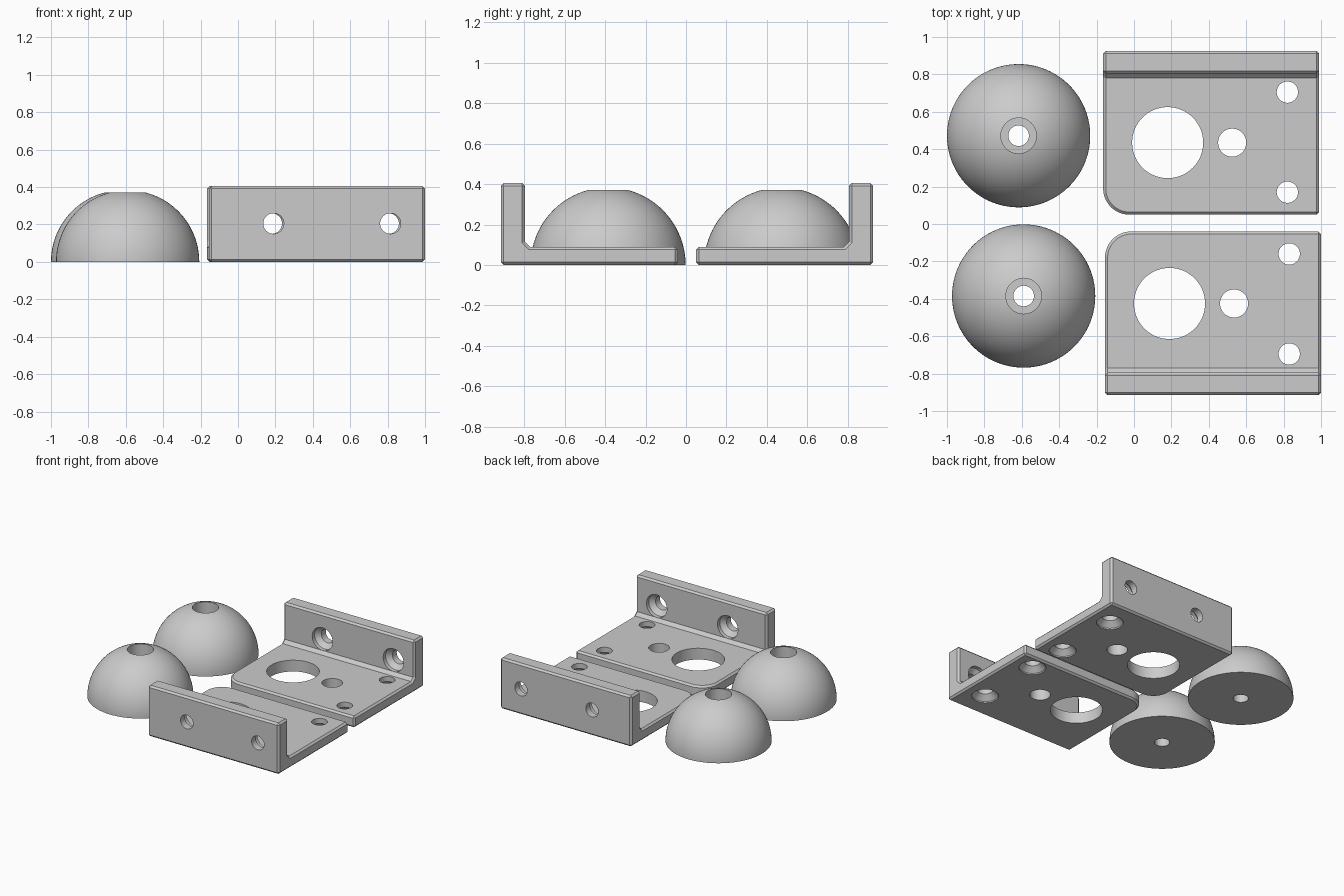
import bpy, bmesh, math
from mathutils import Matrix, Vector

if "Cube" in bpy.data.objects:
    bpy.data.objects.remove(bpy.data.objects["Cube"])

grey = bpy.data.materials.new("plain grey")
grey.diffuse_color = (0.6, 0.6, 0.6, 1)
grey.use_nodes = True
grey.node_tree.nodes["Principled BSDF"].inputs["Base Color"].default_value = grey.diffuse_color


def finish(bm, name):
    bmesh.ops.recalc_face_normals(bm, faces=bm.faces)
    me = bpy.data.meshes.new(name)
    bm.to_mesh(me)
    bm.free()
    ob = bpy.data.objects.new(name, me)
    bpy.context.collection.objects.link(ob)
    me.materials.append(grey)
    return ob


def smooth(ob):
    bpy.ops.object.select_all(action='DESELECT')
    ob.select_set(True)
    bpy.context.view_layer.objects.active = ob
    bpy.ops.object.shade_smooth_by_angle(angle=math.radians(25))


def lathe(bm, profile, matrix, closed=False, n=64):
    """Revolve (radius, height) points around the local z axis."""
    rings = []
    for r, z in profile:
        rings.append([bm.verts.new(matrix @ Vector((r * math.cos(2 * math.pi * i / n),
                                                   r * math.sin(2 * math.pi * i / n), z)))
                      for i in range(n)])
    pairs = list(zip(rings, rings[1:]))
    if closed:
        pairs.append((rings[-1], rings[0]))
    else:
        bm.faces.new(rings[0][::-1])
        bm.faces.new(rings[-1])
    for a, b in pairs:
        for i in range(n):
            j = (i + 1) % n
            bm.faces.new((a[i], a[j], b[j], b[i]))


# Hemispherical feet with a deep screw recess
def dome(name, x, y, radius=0.383, recess=0.095, hole=0.055, floor=0.1):
    bm = bmesh.new()
    end = math.acos(recess / radius)
    prof = [(radius * math.cos(end * k / 28), radius * math.sin(end * k / 28)) for k in range(29)]
    prof += [(recess, floor), (hole, floor), (hole, 0)]
    lathe(bm, prof, Matrix.Translation((x, y, 0)), closed=True, n=96)
    smooth(finish(bm, name))


# Angle bracket: side = 1 has its wall at +y, side = -1 at -y
X0, X1, Y0, Y1 = -0.165, 0.99, 0.05, 0.925
PLATE, WALL_Y, TOP, CHAMFER = 0.09, 0.805, 0.405, 0.014


def bracket(name, side, dx, dy):
    bm = bmesh.new()
    # L-shaped section with a small inner gusset, extruded along x
    section = [(Y0, 0), (Y1, 0), (Y1, TOP), (WALL_Y, TOP),
               (WALL_Y, PLATE + 0.025), (WALL_Y - 0.025, PLATE), (Y0, PLATE)]
    face = bm.faces.new([bm.verts.new((X0, y, z)) for y, z in section])
    ext = bmesh.ops.extrude_face_region(bm, geom=[face])
    bmesh.ops.translate(bm, vec=(X1 - X0, 0, 0),
                        verts=[v for v in ext['geom'] if isinstance(v, bmesh.types.BMVert)])
    bmesh.ops.recalc_face_normals(bm, faces=bm.faces)
    # Large rounded corner
    corner = [e for e in bm.edges
              if all(abs(v.co.x - X0) < 1e-5 and abs(v.co.y - Y0) < 1e-5 for v in e.verts)]
    bmesh.ops.bevel(bm, geom=corner, offset=0.14, segments=14, profile=0.5, affect='EDGES')
    # Chamfer on the sharp outer edges
    bm.normal_update()
    sharp = [e for e in bm.edges if e.calc_face_angle_signed(0) > math.radians(60)]
    bmesh.ops.bevel(bm, geom=sharp, offset=CHAMFER, segments=1, affect='EDGES')
    body = finish(bm, name)

    # Hole cutters
    cut = bmesh.new()
    for x, r in ((0.18, 0.19), (0.525, 0.075)):
        lathe(cut, [(r, -0.1), (r, 0.2)], Matrix.Translation((x, 0.435, 0)))
    for y in (0.17, 0.705):
        lathe(cut, [(0.098, -0.05), (0.098, 0.01), (0.057, 0.05), (0.057, 0.2)],
              Matrix.Translation((0.82, y, 0)))
    for x in (0.18, 0.805):
        lathe(cut, [(0.09, -0.05), (0.09, 0.03), (0.055, 0.065), (0.055, 0.2)],
              Matrix.Translation((x, WALL_Y, 0.205)) @ Matrix.Rotation(-math.pi / 2, 4, 'X'))
    cutter = finish(cut, name + "_cutter")
    cutter.hide_render = True
    mod = body.modifiers.new("holes", 'BOOLEAN')
    mod.operation, mod.solver, mod.object = 'DIFFERENCE', 'EXACT', cutter
    bpy.ops.object.select_all(action='DESELECT')
    body.select_set(True)
    bpy.context.view_layer.objects.active = body
    bpy.ops.object.modifier_apply(modifier=mod.name)
    bpy.data.objects.remove(cutter)

    # Mirror and place
    body.data.transform(Matrix.Translation((dx, dy, 0)) @ Matrix.Diagonal((1, side, 1, 1)))
    if side < 0:
        body.data.flip_normals()
    smooth(body)


dome("back_dome", -0.617, 0.472)
dome("front_dome", -0.59, -0.385)
bracket("back_bracket", 1, 0, 0)
bracket("front_bracket", -1, 0.01, 0.01)
